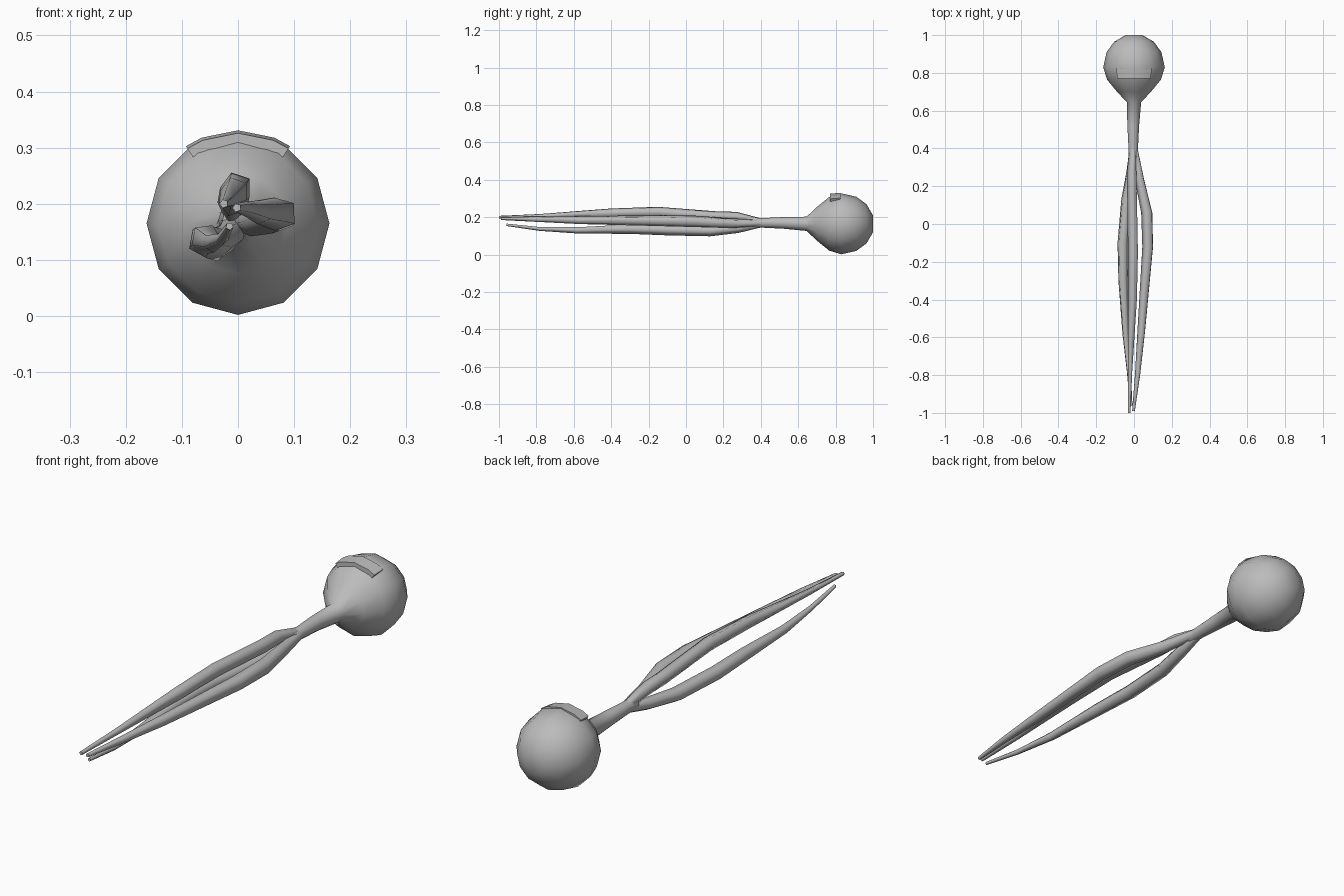
import bpy, bmesh, math
from mathutils import Vector

cube = bpy.data.objects.get("Cube")
if cube:
    bpy.data.objects.remove(cube)

grey = bpy.data.materials.new("plain grey")
grey.use_nodes = True
grey.diffuse_color = (0.5, 0.5, 0.5, 1)
grey.node_tree.nodes["Principled BSDF"].inputs["Base Color"].default_value = (0.5, 0.5, 0.5, 1)


def finish(name, bm, angle):
    bmesh.ops.recalc_face_normals(bm, faces=bm.faces)
    mesh = bpy.data.meshes.new(name)
    bm.to_mesh(mesh)
    bm.free()
    mesh.materials.append(grey)
    obj = bpy.data.objects.new(name, mesh)
    bpy.context.collection.objects.link(obj)
    bpy.ops.object.select_all(action='DESELECT')
    obj.select_set(True)
    bpy.context.view_layer.objects.active = obj
    bpy.ops.object.shade_smooth_by_angle(angle=math.radians(angle))


def tube(name, stations, sides, angle, turn=0.0):
    """Sweep a polygon through stations of (x, y, z, radius)."""
    bm = bmesh.new()
    rings = []
    for x, y, z, r in stations:
        ring = []
        for i in range(sides):
            a = turn + math.tau * i / sides
            ring.append(bm.verts.new((x + r * math.sin(a), y, z + r * math.cos(a))))
        rings.append(ring)
    for r0, r1 in zip(rings, rings[1:]):
        for i in range(sides):
            j = (i + 1) % sides
            bm.faces.new((r0[i], r0[j], r1[j], r1[i]))
    bm.faces.new(rings[0])
    bm.faces.new(rings[-1])
    finish(name, bm, angle)


# Round bulb flowing into its stem
MID = 0.165
bulb = [(1.0, 0.045), (0.965, 0.105), (0.91, 0.145), (0.83, 0.163), (0.765, 0.143),
        (0.70, 0.09), (0.645, 0.038), (0.52, 0.031), (0.42, 0.026), (0.35, 0.024)]
tube("bulb_and_stem", [(-0.004 if y < 0.6 else 0, y, MID + (0.005 if y < 0.6 else 0), r)
                       for y, r in bulb], 12, 60)

# Three trailing strands
tube("upper_strand", [(-0.005, 0.42, 0.172, 0.018), (-0.01, 0.27, 0.203, 0.027),
                      (-0.008, 0.16, 0.205, 0.028), (-0.003, -0.15, 0.228, 0.029),
                      (-0.006, -0.4, 0.222, 0.026), (-0.02, -0.78, 0.205, 0.013),
                      (-0.025, -1.0, 0.2, 0.008)], 5, 75, -0.3)
tube("right_strand", [(0, 0.42, 0.17, 0.018), (0.03, 0.24, 0.168, 0.027),
                      (0.07, 0.06, 0.178, 0.032), (0.075, -0.12, 0.182, 0.031),
                      (0.04, -0.57, 0.185, 0.022), (0.02, -0.8, 0.19, 0.015),
                      (-0.002, -0.99, 0.193, 0.008)], 5, 75, 0.9)
tube("lower_strand", [(-0.005, 0.42, 0.168, 0.018), (-0.016, 0.28, 0.142, 0.026),
                      (-0.04, 0.13, 0.128, 0.03), (-0.06, -0.1, 0.133, 0.03),
                      (-0.058, -0.3, 0.138, 0.027), (-0.045, -0.58, 0.131, 0.018),
                      (-0.028, -0.78, 0.138, 0.011), (-0.015, -0.96, 0.16, 0.007)],
     5, 75, 0.5)

# Thin curved strip lying over the top of the bulb
bm = bmesh.new()
rows = []
for deg in (-34, -23, 0, 23, 34):
    a = math.radians(deg)
    out = Vector((math.sin(a), 0, math.cos(a)))
    rows.append([bm.verts.new(out * r + Vector((0, y, MID)))
                 for y, r in ((0.77, 0.142), (0.77, 0.161), (0.825, 0.166), (0.825, 0.15))])
for p, q in zip(rows, rows[1:]):
    for i in range(4):
        j = (i + 1) % 4
        bm.faces.new((p[i], p[j], q[j], q[i]))
bm.faces.new(rows[0])
bm.faces.new(rows[-1])
finish("top_strip", bm, 35)
